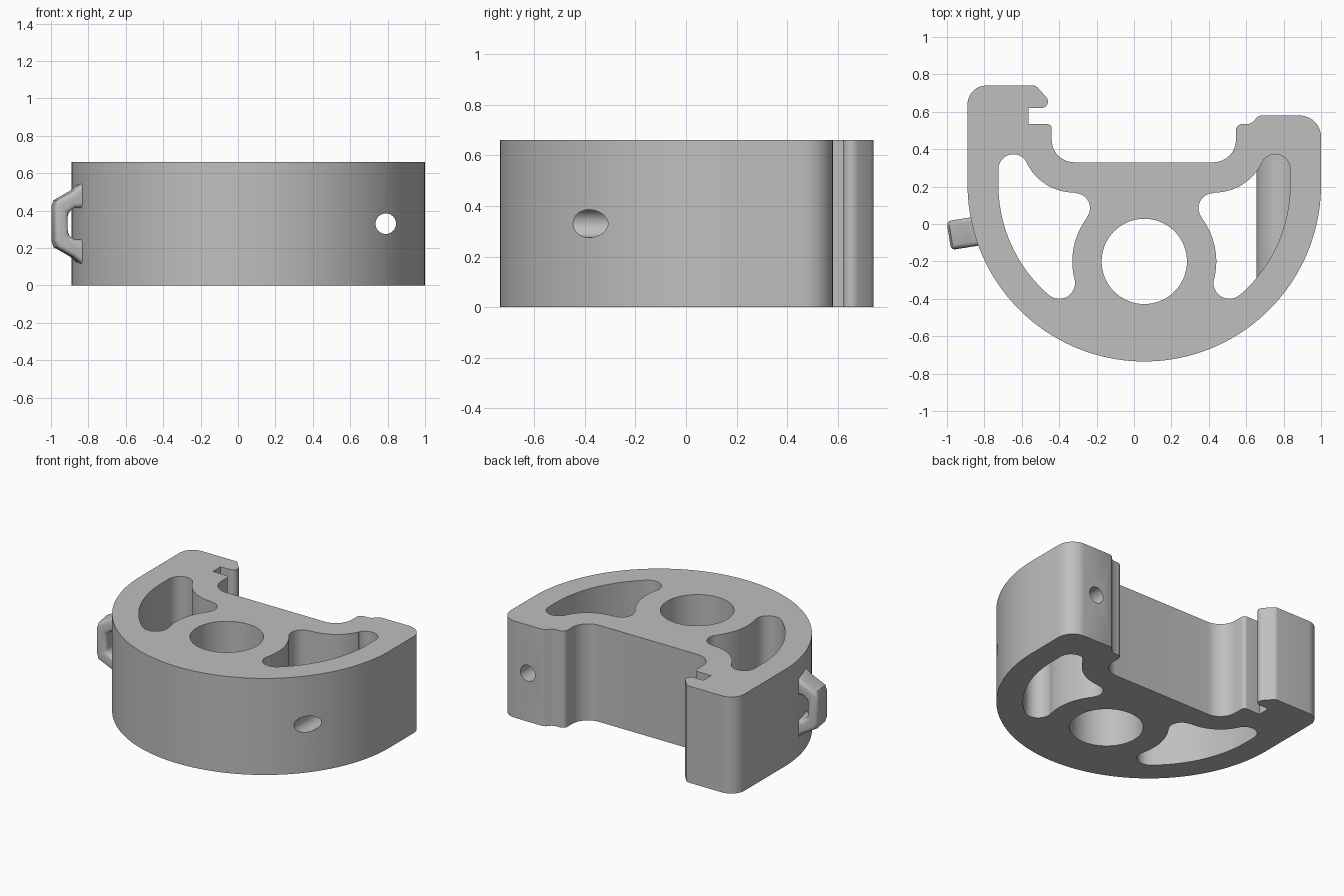
import bpy
import bmesh
from math import radians, cos, sin, pi

HEIGHT = 0.66
MID = HEIGHT / 2
AXIS = 0.055      # x of the symmetry line shared by bore and pockets

if "Cube" in bpy.data.objects:
    bpy.data.objects.remove(bpy.data.objects["Cube"], do_unlink=True)

grey = bpy.data.materials.new("light grey")
grey.use_nodes = True
colour = (0.52, 0.52, 0.52, 1)
grey.diffuse_color = colour
grey.node_tree.nodes["Principled BSDF"].inputs["Base Color"].default_value = colour


def arc(cx, cy, r, start, end, steps=12):
    """Points on an arc, angles in degrees."""
    angles = [radians(start + (end - start) * i / steps) for i in range(steps + 1)]
    return [(cx + r * cos(a), cy + r * sin(a)) for a in angles]


def prism(name, points, low, high):
    """Extrude an outline in x and y from low to high."""
    bm = bmesh.new()
    face = bm.faces.new([bm.verts.new((x, y, low)) for x, y in points])
    top = bmesh.ops.extrude_face_region(bm, geom=[face])["geom"]
    verts = [v for v in top if isinstance(v, bmesh.types.BMVert)]
    bmesh.ops.translate(bm, verts=verts, vec=(0, 0, high - low))
    bmesh.ops.recalc_face_normals(bm, faces=bm.faces)
    mesh = bpy.data.meshes.new(name)
    bm.to_mesh(mesh)
    bm.free()
    obj = bpy.data.objects.new(name, mesh)
    bpy.context.collection.objects.link(obj)
    mesh.materials.append(grey)
    return obj


def apply(obj, kind, **settings):
    mod = obj.modifiers.new(kind.lower(), kind)
    for key, value in settings.items():
        setattr(mod, key, value)
    bpy.context.view_layer.objects.active = obj
    bpy.ops.object.modifier_apply(modifier=mod.name)


def cut(obj, cutter):
    apply(obj, "BOOLEAN", operation="DIFFERENCE", solver="EXACT", object=cutter)
    bpy.data.objects.remove(cutter, do_unlink=True)


def rod_along_y(name, x, r):
    rod = prism(name, arc(0, 0, r, 0, 352.5, 47), -1.2, 1.2)
    rod.rotation_euler.x = pi / 2
    rod.location = (x, 0, MID)
    bpy.context.view_layer.update()
    return rod


def smooth(obj, angle):
    bpy.ops.object.select_all(action="DESELECT")
    obj.select_set(True)
    bpy.context.view_layer.objects.active = obj
    bpy.ops.object.shade_smooth_by_angle(angle=radians(angle))


# Body: round belly, hooked arm on one side, short arm on the other
outline = (
    arc(AXIS, 0.21, 0.945, 180, 360, 80)
    + arc(0.885, 0.465, 0.115, 0, 90)
    + [(0.675, 0.58), (0.66, 0.573), (0.635, 0.545), (0.615, 0.535)]
    + arc(0.58, 0.5, 0.035, 90, 180, 6)
    + arc(0.425, 0.45, 0.12, 0, -90)
    + arc(-0.32, 0.45, 0.12, 270, 180)
    + arc(-0.465, 0.51, 0.025, 0, 90, 6)
    + [(-0.565, 0.535), (-0.565, 0.62)]
    + arc(-0.495, 0.655, 0.035, -90, 45, 8)
    + arc(-0.54, 0.705, 0.035, 45, 90, 4)
    + arc(-0.79, 0.64, 0.1, 90, 180)
)
body = prism("clamp_body", outline, 0, HEIGHT)

# Curved pockets either side of the bore
pocket = (
    arc(0.755, 0.293, 0.08, 154, 0)
    + arc(AXIS, 0.21, 0.78, 0, -49, 24)
    + arc(0.51, -0.315, 0.085, -49, -194)
    + arc(AXIS, -0.2, 0.385, -14, 37.6, 16)
    + arc(0.425, 0.085, 0.08, 217.6, 90)
    + arc(0.43, 0.45, 0.282, -90, -26)
)
mirrored = [(2 * AXIS - x, y) for x, y in pocket]
pocket_a = prism("plain_pocket_cutter", mirrored, -0.1, HEIGHT + 0.1)
pocket_b = prism("bridged_pocket_cutter", pocket, -0.1, HEIGHT + 0.1)

# A round sleeve is left standing across one pocket
cut(pocket_b, rod_along_y("sleeve_shape", 0.79, 0.135))
cut(body, pocket_a)
cut(body, pocket_b)

# Main bore, and the cross hole through the sleeve
cut(body, prism("bore_cutter", arc(AXIS, -0.2, 0.228, 0, 355, 71), -0.1, HEIGHT + 0.1))
cut(body, rod_along_y("cross_hole_cutter", 0.79, 0.055))
smooth(body, 30)

# Side loop: half profile (depth from outer face, height), mirrored in height
outer = [(0, 0.09), (0.012, 0.125), (0.1, 0.175), (0.145, 0.215), (0.2, 0.23)]
inner = [(0.2, 0.085), (0.11, 0.085), (0.072, 0.06)]
half = outer + inner
profile = half + [(x, -z) for x, z in reversed(half)]
loop = prism("side_loop", profile, -0.078, 0.078)
apply(loop, "BEVEL", width=0.024, segments=4, limit_method="ANGLE", angle_limit=radians(50))
loop.rotation_euler = (pi / 2, 0, radians(9))
loop.location = (-0.99, -0.062, MID)
smooth(loop, 40)
